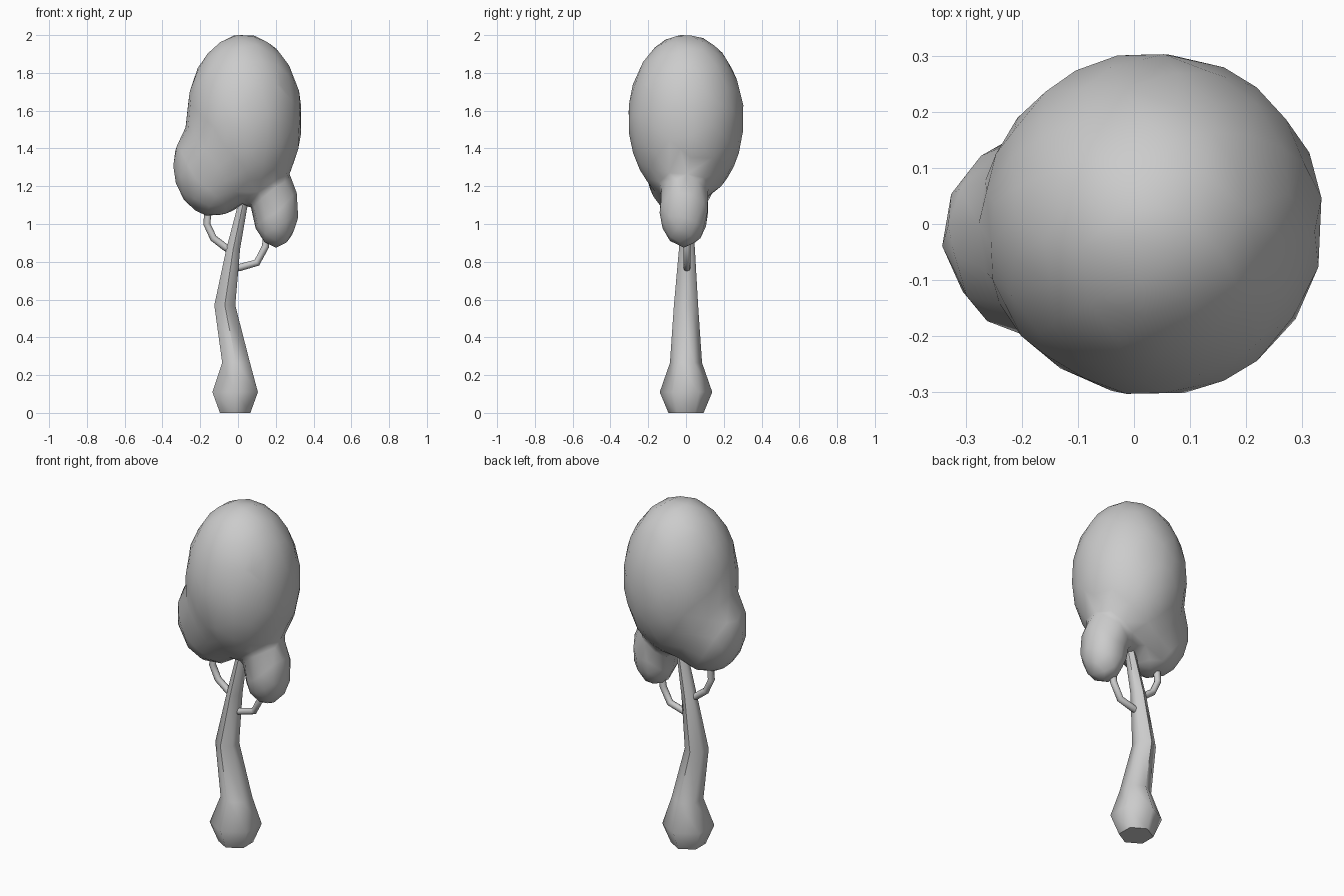
import bpy, math
from mathutils import Vector

cube = bpy.data.objects.get("Cube")
if cube:
    bpy.data.objects.remove(cube, do_unlink=True)

grey = bpy.data.materials.new("plain grey")
grey.use_nodes = True
colour = (0.6, 0.6, 0.6, 1)
grey.diffuse_color = colour
grey.node_tree.nodes["Principled BSDF"].inputs["Base Color"].default_value = colour


def finish(obj, angle):
    obj.data.materials.clear()
    obj.data.materials.append(grey)
    bpy.ops.object.select_all(action='DESELECT')
    obj.select_set(True)
    bpy.context.view_layer.objects.active = obj
    bpy.ops.object.shade_smooth_by_angle(angle=math.radians(angle))


def loft(name, rings, sides, tilted):
    """Skin a tube through (centre, radius) rings, capped at both ends."""
    verts, faces = [], []
    for i, (centre, radius) in enumerate(rings):
        before, after = rings[max(i - 1, 0)][0], rings[min(i + 1, len(rings) - 1)][0]
        along = (Vector(after) - Vector(before)).normalized() if tilted else Vector((0, 0, 1))
        side = Vector((0, 1, 0))
        across = side.cross(along)
        for k in range(sides):
            a = math.tau * k / sides
            verts.append(Vector(centre) + radius * (side * math.cos(a) + across * math.sin(a)))
    for i in range(len(rings) - 1):
        for k in range(sides):
            n = (k + 1) % sides
            faces.append((i * sides + k, i * sides + n, (i + 1) * sides + n, (i + 1) * sides + k))
    faces.append(tuple(reversed(range(sides))))
    faces.append(tuple(range(len(verts) - sides, len(verts))))
    mesh = bpy.data.meshes.new(name)
    mesh.from_pydata(verts, [], faces)
    # Consistent outward normals
    import bmesh
    bm = bmesh.new()
    bm.from_mesh(mesh)
    bmesh.ops.recalc_face_normals(bm, faces=bm.faces)
    bm.to_mesh(mesh)
    bm.free()
    obj = bpy.data.objects.new(name, mesh)
    bpy.context.collection.objects.link(obj)
    finish(obj, 60)
    return obj


# Trunk: six-sided, swollen at the foot and bending twice
loft("trunk", [((-0.015, 0, 0), 0.093), ((-0.015, 0, 0.11), 0.139),
               ((-0.01, 0, 0.265), 0.085), ((-0.07, 0, 0.57), 0.064),
               ((-0.025, 0.005, 0.87), 0.042), ((0.025, 0, 1.1), 0.03),
               ((0.04, 0, 1.25), 0.02)], 6, False)

# Branches reaching up into the two lower lobes
branches = {
    "right_branch": [(-0.03, 0, 0.86), (-0.065, 0, 0.875), (-0.13, 0, 0.925),
                     (-0.165, 0, 1.0), (-0.155, 0, 1.12)],
    "left_branch": [(-0.03, 0.005, 0.765), (0.01, 0.005, 0.77), (0.1, 0.005, 0.795),
                    (0.145, 0.005, 0.88), (0.16, 0.005, 1.0)],
}
for name, path in branches.items():
    loft(name, [(p, 0.019) for p in path], 8, True)

# Foliage: a tall crown and two lobes fused into one soft mass
blobs = [((0.033, 0, 1.56), (0.308, 0.308, 0.455)),
         ((-0.125, -0.02, 1.31), (0.22, 0.195, 0.272)),
         ((0.2, -0.01, 1.08), (0.125, 0.135, 0.21))]
parts = []
for centre, size in blobs:
    bpy.ops.mesh.primitive_ico_sphere_add(subdivisions=4, radius=1, location=centre)
    part = bpy.context.object
    part.scale = size
    parts.append(part)
bpy.ops.object.select_all(action='DESELECT')
for part in parts:
    part.select_set(True)
bpy.context.view_layer.objects.active = parts[0]
bpy.ops.object.join()
foliage = bpy.context.object
foliage.name = "foliage"
bpy.ops.object.transform_apply(location=True, rotation=True, scale=True)

remesh = foliage.modifiers.new("fuse", 'REMESH')
remesh.mode = 'VOXEL'
remesh.voxel_size = 0.025
soften = foliage.modifiers.new("soften", 'SMOOTH')
soften.factor = 0.5
soften.iterations = 12
reduce = foliage.modifiers.new("reduce", 'DECIMATE')
reduce.ratio = 0.05
for modifier in ("fuse", "soften", "reduce"):
    bpy.ops.object.modifier_apply(modifier=modifier)
# Settle the crown to its full height
shift = 2.0 - max(v.co.z for v in foliage.data.vertices)
for v in foliage.data.vertices:
    v.co.z += shift * max(0, (v.co.z - 1.3) / 0.7)
finish(foliage, 75)
